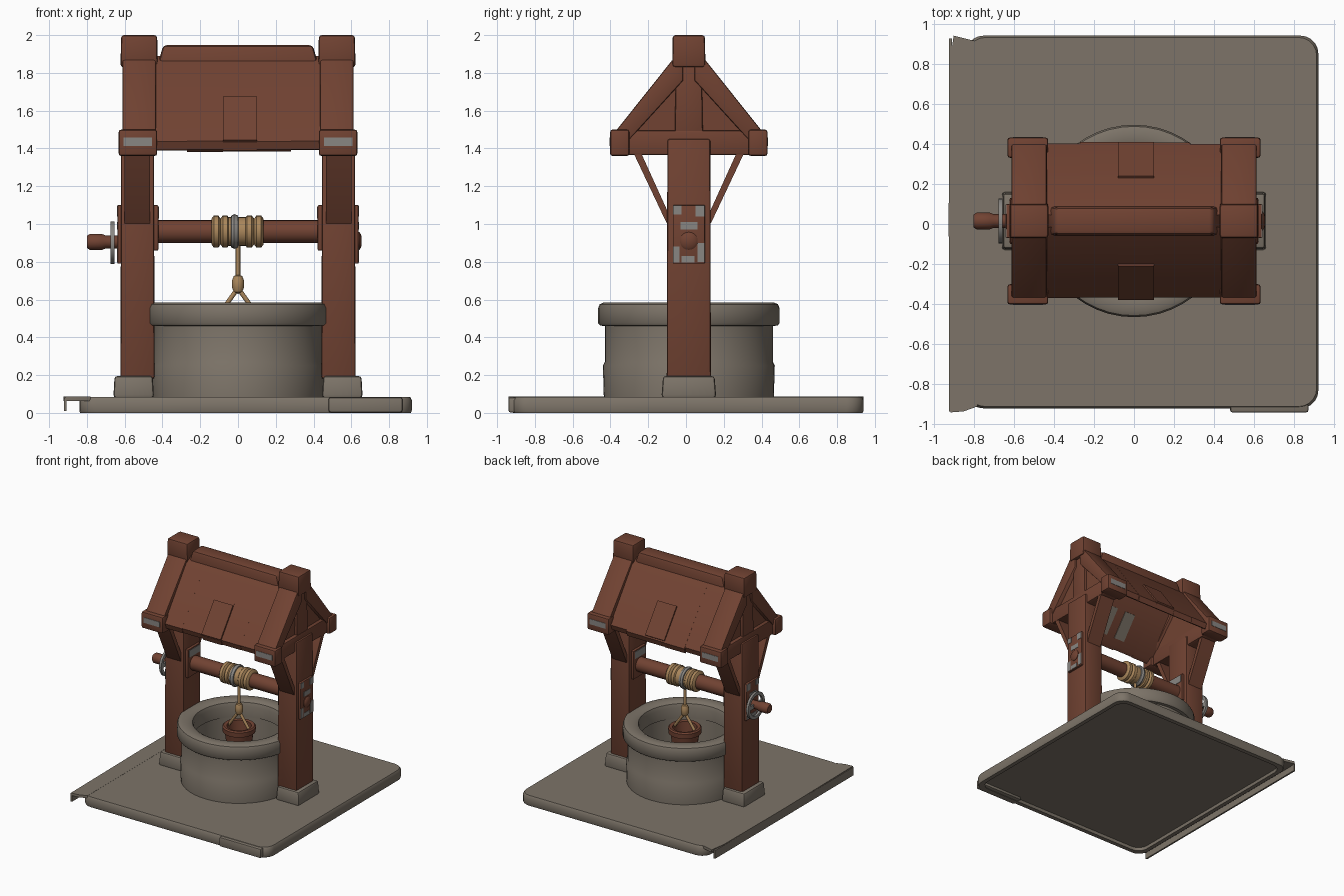
import bpy, bmesh, math, random
from mathutils import Vector, Matrix

if "Cube" in bpy.data.objects:
    bpy.data.objects.remove(bpy.data.objects["Cube"])
random.seed(4)
YC = 0.015  # the well sits slightly behind the origin


def mat(name, c):
    m = bpy.data.materials.new(name)
    m.diffuse_color = (*c, 1)
    m.use_nodes = True
    m.node_tree.nodes["Principled BSDF"].inputs["Base Color"].default_value = m.diffuse_color
    return m


WOOD = mat("brown_wood", (0.165, 0.055, 0.032))
STONE = mat("grey_stone", (0.205, 0.175, 0.14))
ROPE = mat("tan_rope", (0.40, 0.24, 0.105))
METAL = mat("grey_metal", (0.25, 0.24, 0.225))


def finish(name, bm, m, bevel=0.0, seg=2, angle=40):
    if bevel:
        edges = [e for e in bm.edges if e.is_manifold and e.calc_face_angle(0) > 0.35]
        bmesh.ops.bevel(bm, geom=edges, offset=bevel, segments=seg, affect='EDGES', profile=0.5)
    bmesh.ops.recalc_face_normals(bm, faces=bm.faces)
    me = bpy.data.meshes.new(name)
    bm.to_mesh(me)
    bm.free()
    me.materials.append(m)
    me.shade_smooth()
    me.set_sharp_from_angle(angle=math.radians(angle))
    ob = bpy.data.objects.new(name, me)
    bpy.context.collection.objects.link(ob)
    return ob


def box(name, x, y, z, m, bevel=0.0, top=1.0):
    """Box from ranges; y is relative to the well centre; top scales the upper face."""
    bm = bmesh.new()
    bmesh.ops.create_cube(bm, size=1)
    cx, cy = sum(x) / 2, sum(y) / 2 + YC
    for v in bm.verts:
        s = top if v.co.z > 0 else 1
        v.co = (cx + v.co.x * abs(x[1] - x[0]) * s, cy + v.co.y * abs(y[1] - y[0]) * s,
                sum(z) / 2 + v.co.z * (z[1] - z[0]))
    return finish(name, bm, m, bevel)


def prism(name, pts, x, m, bevel=0.0):
    """Extrude a (y, z) outline along x."""
    bm = bmesh.new()
    f = bm.faces.new([bm.verts.new((x[0], YC + p[0], p[1])) for p in pts])
    r = bmesh.ops.extrude_face_region(bm, geom=[f])
    for v in r["geom"]:
        if isinstance(v, bmesh.types.BMVert):
            v.co.x = x[1]
    return finish(name, bm, m, bevel)


def lathe(name, prof, m, axis='Z', at=(0, 0, 0), n=40, closed=False):
    """Revolve (radius, height) points about z, or along x."""
    bm = bmesh.new()
    rings = []
    for r, h in prof:
        if r < 1e-5:
            rings.append([bm.verts.new((0, 0, h))])
        else:
            rings.append([bm.verts.new((r * math.cos(2 * math.pi * i / n),
                                        r * math.sin(2 * math.pi * i / n), h)) for i in range(n)])
    pairs = list(zip(rings, rings[1:])) + ([(rings[-1], rings[0])] if closed else [])
    for a, b in pairs:
        for i in range(n):
            j = (i + 1) % n
            q = [a[i % len(a)], a[j % len(a)], b[j % len(b)], b[i % len(b)]]
            bm.faces.new(list(dict.fromkeys(q)))
    if axis == 'X':
        bm.transform(Matrix.Rotation(math.pi / 2, 4, 'Y'))
    bm.transform(Matrix.Translation((at[0], at[1] + YC, at[2])))
    return finish(name, bm, m)


def rod(name, a, b, r, m):
    a, b = Vector(a), Vector(b)
    ob = lathe(name, [(0, 0), (r, 0), (r, (b - a).length), (0, (b - a).length)], m, n=12)
    q = (b - a).to_track_quat('Z', 'Y').to_matrix().to_4x4()
    ob.data.transform(Matrix.Translation((a.x, a.y + YC, a.z)) @ q @ Matrix.Translation((0, -YC, 0)))
    return ob


# --- base slab with rounded corners and recessed underside
bm = bmesh.new()
outline = []
for cx, cy, a0 in ((0.83, 0.85, 0), (-0.75, 0.85, 90), (-0.75, -0.83, 180), (0.83, -0.83, 270)):
    for k in range(6):
        a = math.radians(a0 + 18 * k)
        outline.append((cx + 0.09 * math.cos(a), cy + 0.09 * math.sin(a)))
rings = []
for s, z in ((0.95, 0.025), (0.955, 0.0), (0.995, 0.0), (1, 0.012), (1, 0.068), (0.99, 0.085)):
    rings.append([bm.verts.new((0.04 + (x - 0.04) * s, y * s, z)) for x, y in outline])
for a, b in zip(rings, rings[1:]):
    for i in range(len(a)):
        j = (i + 1) % len(a)
        bm.faces.new((a[i], a[j], b[j], b[i]))
bm.faces.new(rings[0])
bm.faces.new(rings[-1])
finish("base_slab", bm, STONE)
# overhanging lip on the left, with flared ends
bm = bmesh.new()
lip = [(-0.915, -0.94), (-0.85, -0.935), (-0.78, -0.91), (-0.78, 0.91), (-0.82, 0.92), (-0.90, 0.94), (-0.92, 0.8), (-0.925, 0)]
f = bm.faces.new([bm.verts.new((x, y, 0.064)) for x, y in lip])
r = bmesh.ops.extrude_face_region(bm, geom=[f])
bmesh.ops.translate(bm, vec=(0, 0, 0.022), verts=[v for v in r["geom"] if isinstance(v, bmesh.types.BMVert)])
finish("base_lip", bm, STONE)
box("base_lip_edge", (-0.922, -0.908), (-0.95, 0.91), (0.01, 0.08), STONE)
box("base_corner_patch", (0.48, 0.87), (-0.955, -0.86), (0.003, 0.082), STONE, 0.01)

# --- stone well wall and rim
lathe("well_wall", [(0.45, 0.08), (0.455, 0.25), (0.445, 0.27), (0.445, 0.46), (0.36, 0.46), (0.35, 0.10), (0, 0.10)], STONE, n=48)
lathe("well_rim", [(0.44, 0.46), (0.47, 0.462), (0.48, 0.475), (0.48, 0.555), (0.472, 0.575), (0.45, 0.585),
                   (0.385, 0.583), (0.36, 0.57), (0.35, 0.54), (0.35, 0.45)], STONE, n=48, closed=True)

# --- windlass axle, rope coils and metal ring
lathe("axle", [(0, -0.46), (0.06, -0.46), (0.06, 0.46), (0, 0.46)], WOOD, 'X', (0, 0, 0.96), 24)
for x0, x1 in ((-0.14, -0.045), (0.035, 0.135)):
    prof = [(0.05, x0)]
    for k in range(2):
        w = (x1 - x0) / 2
        s = x0 + k * w
        prof += [(0.068, s), (0.085, s + w * 0.25), (0.085, s + w * 0.75), (0.070, s + w * 0.98)]
    lathe("rope_coil", prof + [(0.05, x1)], ROPE, 'X', (0, 0, 0.96), 24)
lathe("rope_core", [(0.05, -0.05), (0.076, -0.05), (0.076, 0.04), (0.05, 0.04)], ROPE, 'X', (0, 0, 0.96), 24)
lathe("coil_ring", [(0.06, -0.04), (0.085, -0.035), (0.092, -0.02), (0.085, 0.0), (0.06, 0.005)], METAL, 'X', (0, 0, 0.96), 24)

# --- hanging rope, knot and bucket
rod("hanging_rope", (0, 0, 0.90), (0, 0, 0.66), 0.012, ROPE)
lathe("rope_knot", [(0, 0.63), (0.022, 0.64), (0.032, 0.665), (0.032, 0.70), (0.022, 0.725), (0, 0.735)], ROPE, n=16)
for s in (-1, 1):
    rod("bucket_rope", (s * 0.008, 0, 0.65), (s * 0.10, 0, 0.52), 0.012, ROPE)
lathe("bucket", [(0, 0.36), (0.095, 0.36), (0.112, 0.49), (0.128, 0.495), (0.13, 0.535), (0.12, 0.545),
                 (0.095, 0.54), (0.085, 0.40), (0, 0.40)], WOOD, n=24)

# --- posts, gable frames and axle plates, repeated on both sides
for s in (-1, 1):
    def X(a, b):
        return tuple(sorted((s * a, s * b)))
    box("post_foot", X(0.445, 0.66), (-0.145, 0.145), (0.08, 0.195), STONE, 0.015, 0.94)
    box("post", X(0.442, 0.622), (-0.117, 0.117), (0.18, 1.45), WOOD, 0.012, 0.97)
    box("ridge_block", X(0.425, 0.622), (-0.088, 0.088), (1.83, 2.0), WOOD, 0.015, 0.97)
    box("tie_beam", X(0.455, 0.605), (-0.35, 0.35), (1.365, 1.495), WOOD, 0.012)
    prism("gable_panel", [(-0.34, 1.40), (0.34, 1.40), (0.06, 1.80), (-0.06, 1.80)], X(0.46, 0.575), WOOD)
    box("king_post", X(0.46, 0.60), (-0.075, 0.075), (1.45, 1.87), WOOD, 0.01, 0.9)
    for t in (-1, 1):
        box("eave_block", X(0.428, 0.632), (t * 0.315, t * 0.417), (1.36, 1.50), WOOD, 0.014)
        box("eave_band", X(0.455, 0.605), (t * 0.414, t * 0.420), (1.412, 1.457), METAL)
        prism("rafter", [(t * 0.03, 1.91), (t * 0.09, 1.865), (t * 0.385, 1.495), (t * 0.33, 1.43), (t * 0.03, 1.76)],
              X(0.435, 0.612), WOOD, 0.01)
        prism("brace", [(t * 0.10, 1.04), (t * 0.10, 0.985), (t * 0.12, 1.01), (t * 0.29, 1.37), (t * 0.25, 1.37)],
              X(0.465, 0.60), WOOD)
    # axle plates with worn metal patches
    box("outer_plate", X(0.61, 0.638), (-0.085, 0.085), (0.79, 1.10), WOOD, 0.005)
    box("inner_plate", X(0.422, 0.46), (-0.085, 0.085), (0.86, 1.10), WOOD, 0.005)
    for y0, y1, z0, z1 in ((-0.083, -0.04, 1.05, 1.097), (0.035, 0.083, 1.04, 1.097), (-0.045, 0.045, 0.97, 1.01),
                           (-0.083, -0.05, 0.795, 0.88), (0.045, 0.083, 0.80, 0.90), (-0.04, 0.03, 0.795, 0.83)):
        box("outer_plate_patch", X(0.636, 0.641), (y0, y1), (z0, z1), METAL)
    box("inner_plate_patch", X(0.419, 0.424), (-0.07, 0.07), (1.03, 1.09), METAL)

# --- axle end on the right, crank wheel and grip on the left
lathe("axle_end", [(0, 0.60), (0.047, 0.60), (0.047, 0.642), (0.035, 0.652), (0, 0.655)], WOOD, 'X', (0, 0, 0.91), 20)
lathe("crank_ring", [(0.085, -0.675), (0.112, -0.675), (0.112, -0.655), (0.085, -0.655)], METAL, 'X', (0, 0, 0.9), 28, True)
box("crank_bar", (-0.672, -0.658), (-0.1, 0.1), (0.885, 0.92), METAL)
lathe("crank_grip", [(0, -0.80), (0.032, -0.80), (0.042, -0.785), (0.042, -0.72), (0.034, -0.70), (0.034, -0.60), (0, -0.60)],
      WOOD, 'X', (0, 0, 0.905), 20)

# --- roof boards and ridge beam
box("ridge_beam", (-0.44, 0.44), (-0.075, 0.075), (1.79, 1.947), WOOD, 0.02, 0.9)
for t in (-1, 1):
    edges = [-0.45, -0.27, -0.08, 0.10, 0.28, 0.45]
    for k, (a, b) in enumerate(zip(edges, edges[1:])):
        d = random.uniform(-0.008, 0.008)
        prism("roof_board", [(t * 0.03, 1.89), (t * 0.075, 1.86), (t * (0.388 + d), 1.432 - d), (t * (0.372 + d), 1.388 - d),
                             (t * 0.335, 1.41), (t * 0.03, 1.81)], (a, b), WOOD)
    # raised shingle at the centre of each slope
    prism("roof_shingle", [(t * 0.215, 1.668), (t * 0.225, 1.675), (t * 0.393, 1.445), (t * 0.383, 1.435)], (-0.08, 0.10), WOOD)
# worn grey patches beneath the front slope
for x0, x1 in ((0.05, 0.24), (-0.13, -0.03)):
    prism("roof_under_patch", [(-0.16, 1.640), (-0.30, 1.456), (-0.296, 1.452), (-0.156, 1.636)], (x0, x1), STONE)
